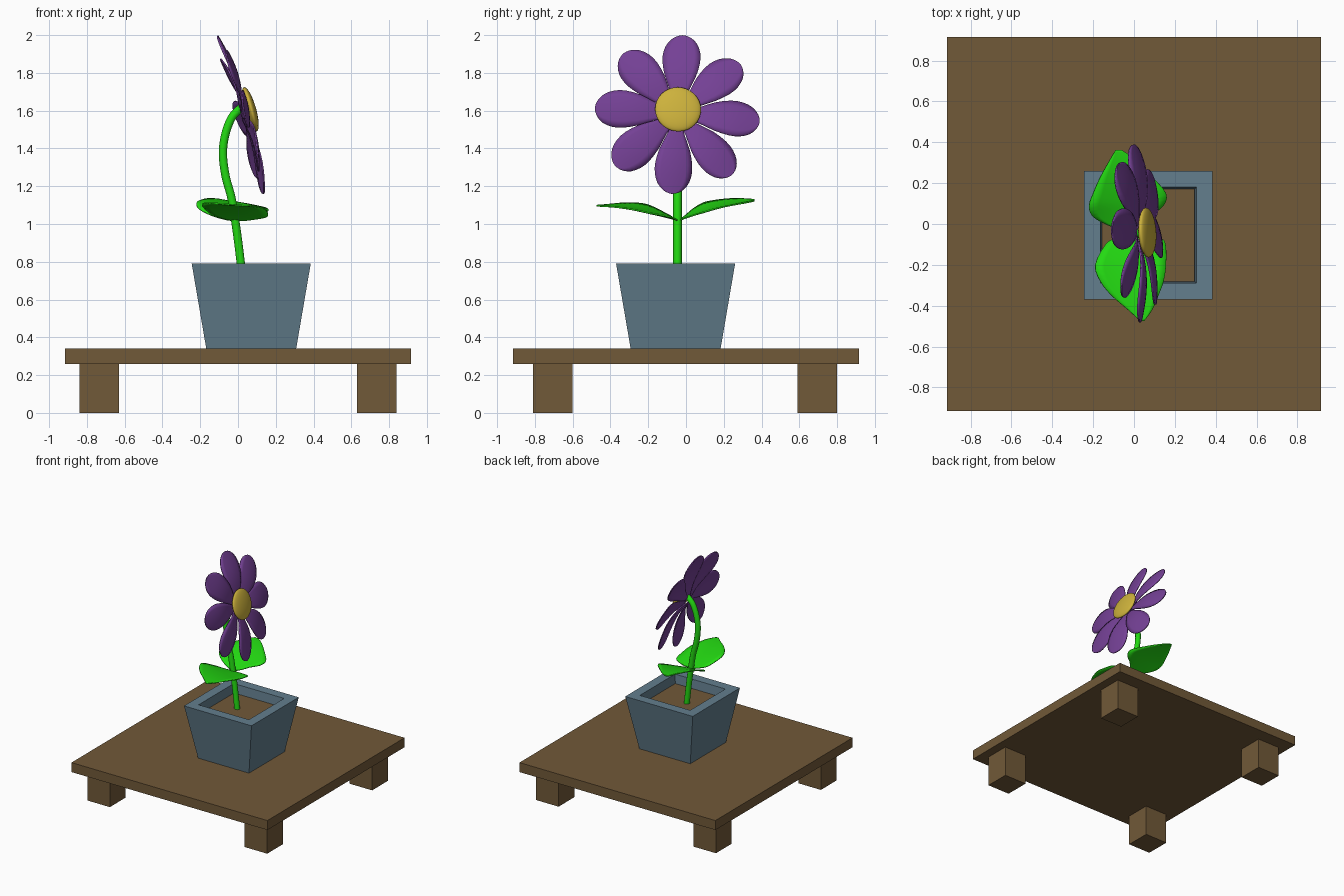
import bpy, bmesh, math
from mathutils import Vector

if "Cube" in bpy.data.objects:
    bpy.data.objects.remove(bpy.data.objects["Cube"])


def material(name, rgb):
    m = bpy.data.materials.new(name)
    m.diffuse_color = (*rgb, 1)
    m.use_nodes = True
    m.node_tree.nodes["Principled BSDF"].inputs["Base Color"].default_value = m.diffuse_color
    return m


WOOD = material("brown", (0.165, 0.100, 0.040))
POT = material("slate blue", (0.125, 0.210, 0.270))
PETAL = material("purple", (0.175, 0.052, 0.300))
GREEN = material("leaf green", (0.017, 0.700, 0.006))
YELLOW = material("yellow", (0.610, 0.445, 0.045))


def add_mesh(name, verts, faces, mat, smooth=False):
    me = bpy.data.meshes.new(name)
    me.from_pydata([tuple(v) for v in verts], [], faces)
    bm = bmesh.new()
    bm.from_mesh(me)
    bmesh.ops.recalc_face_normals(bm, faces=bm.faces)
    bm.to_mesh(me)
    bm.free()
    me.materials.append(mat)
    for p in me.polygons:
        p.use_smooth = smooth
    ob = bpy.data.objects.new(name, me)
    bpy.context.collection.objects.link(ob)
    return ob


def rings(name, loops, mat):
    """Square loops (centre x, centre y, half width, z) joined in order and capped."""
    verts, faces = [], []
    for cx, cy, h, z in loops:
        verts += [(cx - h, cy - h, z), (cx + h, cy - h, z), (cx + h, cy + h, z), (cx - h, cy + h, z)]
    for k in range(len(loops) - 1):
        for i in range(4):
            a, b = 4 * k + i, 4 * k + (i + 1) % 4
            faces.append((a, b, b + 4, a + 4))
    n = len(verts)
    faces += [(3, 2, 1, 0), (n - 4, n - 3, n - 2, n - 1)]
    return add_mesh(name, verts, faces, mat)


def sheet(name, rows, mat, thickness):
    """Smooth thin sheet from equal-length rows of points."""
    w = len(rows[0])
    verts = [p for r in rows for p in r]
    faces = [(k * w + i, k * w + i + 1, (k + 1) * w + i + 1, (k + 1) * w + i)
             for k in range(len(rows) - 1) for i in range(w - 1)]
    ob = add_mesh(name, verts, faces, mat, True)
    mod = ob.modifiers.new("thickness", 'SOLIDIFY')
    mod.thickness, mod.offset = thickness, 0
    return ob


def interpolate(table, steps):
    """Catmull-Rom refinement of a short table of tuples."""
    out, n = [], len(table)
    for k in range(n - 1):
        p = [Vector(table[min(max(k + j, 0), n - 1)]) for j in (-1, 0, 1, 2)]
        for s in range(steps):
            t = s / steps
            out.append(0.5 * (2 * p[1] + (p[2] - p[0]) * t
                              + (2 * p[0] - 5 * p[1] + 4 * p[2] - p[3]) * t * t
                              + (3 * p[1] - p[0] - 3 * p[2] + p[3]) * t ** 3))
    return out + [Vector(table[-1])]


# Low table
rings("table_top", [(0, 0, 0.915, 0.26), (0, 0, 0.915, 0.34)], WOOD)
for x in (-0.735, 0.735):
    for y in (-0.705, 0.695):
        rings("table_leg", [(x, y, 0.105, 0), (x, y, 0.105, 0.26)], WOOD)

# Tapered square pot with a rim, and soil inside
PX, PY = 0.07, -0.055
rings("pot", [(PX, PY, 0.238, 0.34), (PX, PY, 0.315, 0.79),
              (PX, PY, 0.235, 0.79), (PX, PY, 0.226, 0.69)], POT)
rings("soil", [(PX, PY, 0.2265, 0.695), (PX, PY, 0.2275, 0.715)], WOOD)

# Curved stem
curve = bpy.data.curves.new("stem", 'CURVE')
curve.dimensions = '3D'
curve.bevel_depth = 0.023
curve.bevel_resolution = 3
curve.use_fill_caps = True
path = interpolate([(0.025, 0.70), (0.015, 0.79), (-0.005, 0.95), (-0.033, 1.13), (-0.065, 1.25),
                    (-0.08, 1.37), (-0.068, 1.47), (-0.035, 1.56), (0.012, 1.61), (0.045, 1.622)], 4)
spline = curve.splines.new('POLY')
spline.points.add(len(path) - 1)
for pt, (x, z) in zip(spline.points, path):
    pt.co = (x, -0.045, z, 1)
curve.materials.append(GREEN)
stem = bpy.data.objects.new("stem", curve)
bpy.context.collection.objects.link(stem)


# Leaves: rows of (y, left x, right x), lifted towards the tip
def leaf(name, table, tip_z):
    y0, y1 = table[0][0], table[-1][0]
    rows = []
    for y, xl, xr in interpolate(table, 3):
        t = (y - y0) / (y1 - y0)
        lift = (tip_z - 1.02) * math.sin(min(max(t, 0), 1) * math.pi / 2)
        row = []
        for i in range(9):
            x = xl + (xr - xl) * i / 8
            row.append((x, y, 1.02 + lift - 0.1 * x * min(1, 3 * t) + 0.5 * x * x))
        rows.append(row)
    sheet(name, rows, GREEN, 0.008)


leaf("front_leaf", [(-0.045, -0.03, 0.05), (-0.07, -0.09, 0.13), (-0.10, -0.14, 0.155),
                    (-0.20, -0.19, 0.157), (-0.28, -0.165, 0.145), (-0.35, -0.11, 0.12),
                    (-0.42, -0.03, 0.09), (-0.475, 0.03, 0.05)], 1.10)
leaf("back_leaf", [(-0.035, -0.05, -0.01), (0.0, -0.14, 0.04), (0.04, -0.205, 0.08),
                   (0.09, -0.22, 0.145), (0.15, -0.20, 0.157), (0.23, -0.165, 0.09),
                   (0.32, -0.115, 0.0), (0.362, -0.09, -0.06)], 1.115)

# Flower head axes: facing +x, tipped up a little
tilt = math.radians(16)
N = Vector((math.cos(tilt), 0.055, math.sin(tilt))).normalized()
U = Vector((-0.057, 1, 0))
U = (U - N * U.dot(N)).normalized()
V = N.cross(U)

# Eight petals, each slightly twisted and cupped
centre = Vector((0.018, -0.046, 1.58))
outline = interpolate([(0.03, 0.02), (0.12, 0.047), (0.20, 0.080), (0.28, 0.098), (0.34, 0.096),
                       (0.39, 0.077), (0.42, 0.048), (0.433, 0.022), (0.437, 0.002)], 2)
for k in range(8):
    a = math.radians(-5 + 45 * k)
    along = U * math.cos(a) + V * math.sin(a)
    across = V * math.cos(a) - U * math.sin(a)
    rows = []
    for r, half in outline:
        row = []
        for i in range(7):
            w = half * (i / 3 - 1)
            d = -0.13 * w - 1.2 * w * w + 0.035 * math.sin(math.pi * min(r / 0.437, 1))
            row.append(centre + along * r + across * w + N * (d - 0.005))
        rows.append(row)
    sheet("petal", rows, PETAL, 0.008)

# Flattened domed flower centre
bpy.ops.mesh.primitive_uv_sphere_add(segments=32, ring_count=16, radius=1)
disc = bpy.context.object
disc.name = "flower_centre"
disc.scale = (0.122, 0.122, 0.03)
disc.rotation_euler = N.to_track_quat('Z', 'Y').to_euler()
disc.location = (0.065, -0.042, 1.607)
disc.data.materials.append(YELLOW)
bpy.ops.object.shade_smooth()
